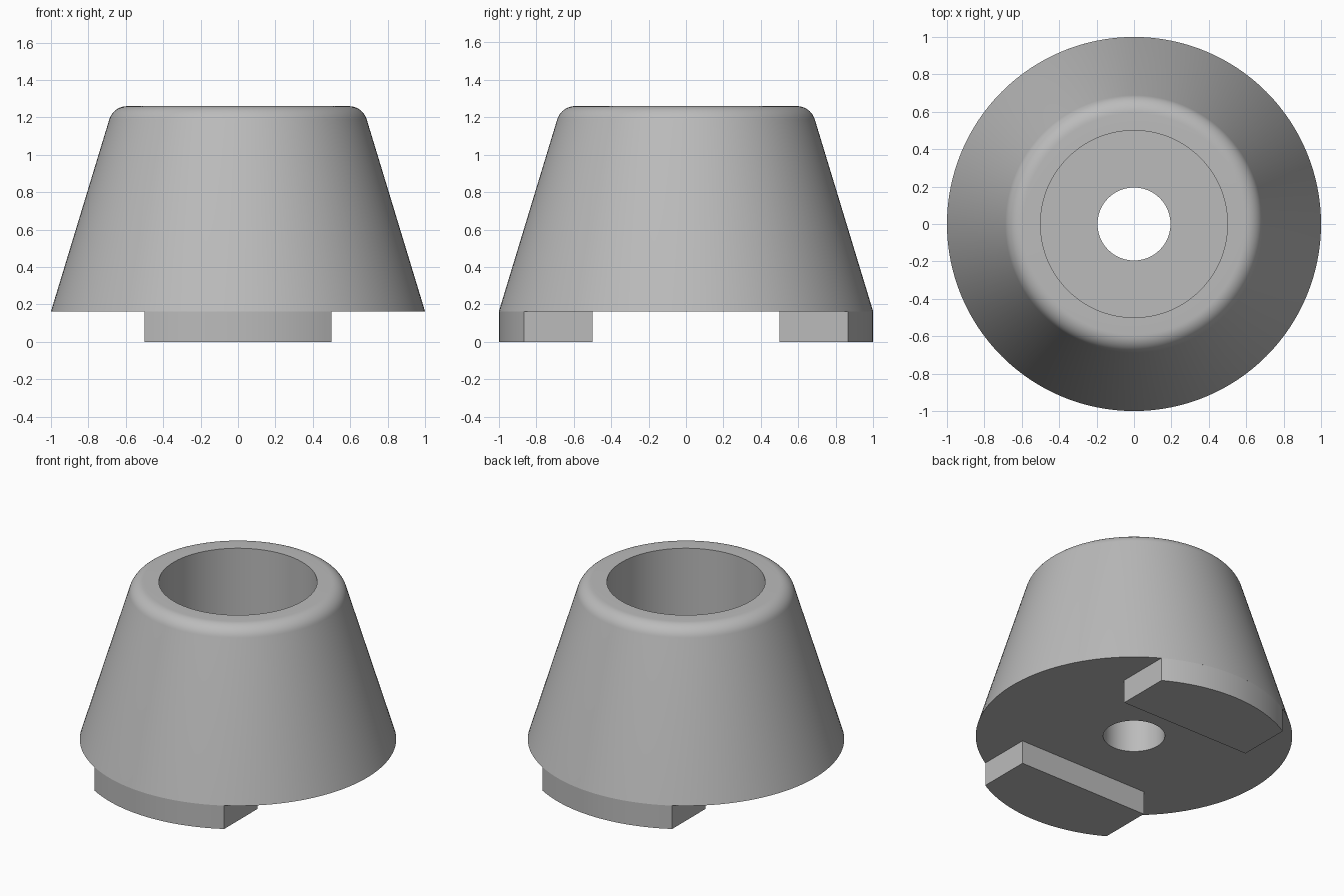
import bpy, bmesh, math

cube = bpy.data.objects.get("Cube")
if cube:
    bpy.data.objects.remove(cube, do_unlink=True)

SEGMENTS = 128
BASE_Z, TOP_Z, FLOOR_Z = 0.163, 1.26, 0.56
OUTER_R, BORE_R, HOLE_R = 1.0, 0.5, 0.195

grey = bpy.data.materials.new("plain grey")
grey.use_nodes = True
colour = (0.50, 0.50, 0.50, 1)
grey.diffuse_color = colour
grey.node_tree.nodes["Principled BSDF"].inputs["Base Color"].default_value = colour


def add_object(name, bm):
    bmesh.ops.recalc_face_normals(bm, faces=bm.faces)
    mesh = bpy.data.meshes.new(name)
    bm.to_mesh(mesh)
    bm.free()
    mesh.materials.append(grey)
    obj = bpy.data.objects.new(name, mesh)
    bpy.context.collection.objects.link(obj)
    bpy.ops.object.select_all(action='DESELECT')
    obj.select_set(True)
    bpy.context.view_layer.objects.active = obj
    bpy.ops.object.shade_smooth_by_angle(angle=math.radians(30))
    return obj


# Tapered body with rounded rim, stepped bore and through hole
lean = math.atan2(1 / 3, TOP_Z - BASE_Z)
fillet = 0.1
centre_r = 2 / 3 - fillet * math.tan((math.pi / 2 - lean) / 2)
profile = [(HOLE_R, BASE_Z), (OUTER_R, BASE_Z)]
for i in range(11):
    a = lean + (math.pi / 2 - lean) * i / 10
    profile.append((centre_r + fillet * math.cos(a),
                    TOP_Z - fillet + fillet * math.sin(a)))
profile += [(BORE_R, TOP_Z), (BORE_R, FLOOR_Z), (HOLE_R, FLOOR_Z)]

bm = bmesh.new()
rings = []
for k in range(SEGMENTS):
    t = 2 * math.pi * k / SEGMENTS
    rings.append([bm.verts.new((r * math.cos(t), r * math.sin(t), z))
                  for r, z in profile])
for k, ring in enumerate(rings):
    following = rings[(k + 1) % SEGMENTS]
    for i in range(len(profile)):
        j = (i + 1) % len(profile)
        bm.faces.new((ring[i], following[i], following[j], ring[j]))
add_object("tapered_body", bm)


# Two feet: flat inside and at the ends, following the rim outside
def add_foot(name, side):
    outline = [(-0.5, 0.5), (0.5, 0.5)]
    for i in range(25):
        t = math.radians(60 + 60 * i / 24)
        outline.append((OUTER_R * math.cos(t), OUTER_R * math.sin(t)))
    bm = bmesh.new()
    low = [bm.verts.new((x, side * y, 0)) for x, y in outline]
    high = [bm.verts.new((x, side * y, BASE_Z)) for x, y in outline]
    bm.faces.new(low)
    for i in range(len(outline)):
        j = (i + 1) % len(outline)
        bm.faces.new((low[i], low[j], high[j], high[i]))
    # The open top sits against the underside of the body
    add_object(name, bm)


add_foot("front_foot", -1)
add_foot("back_foot", 1)
